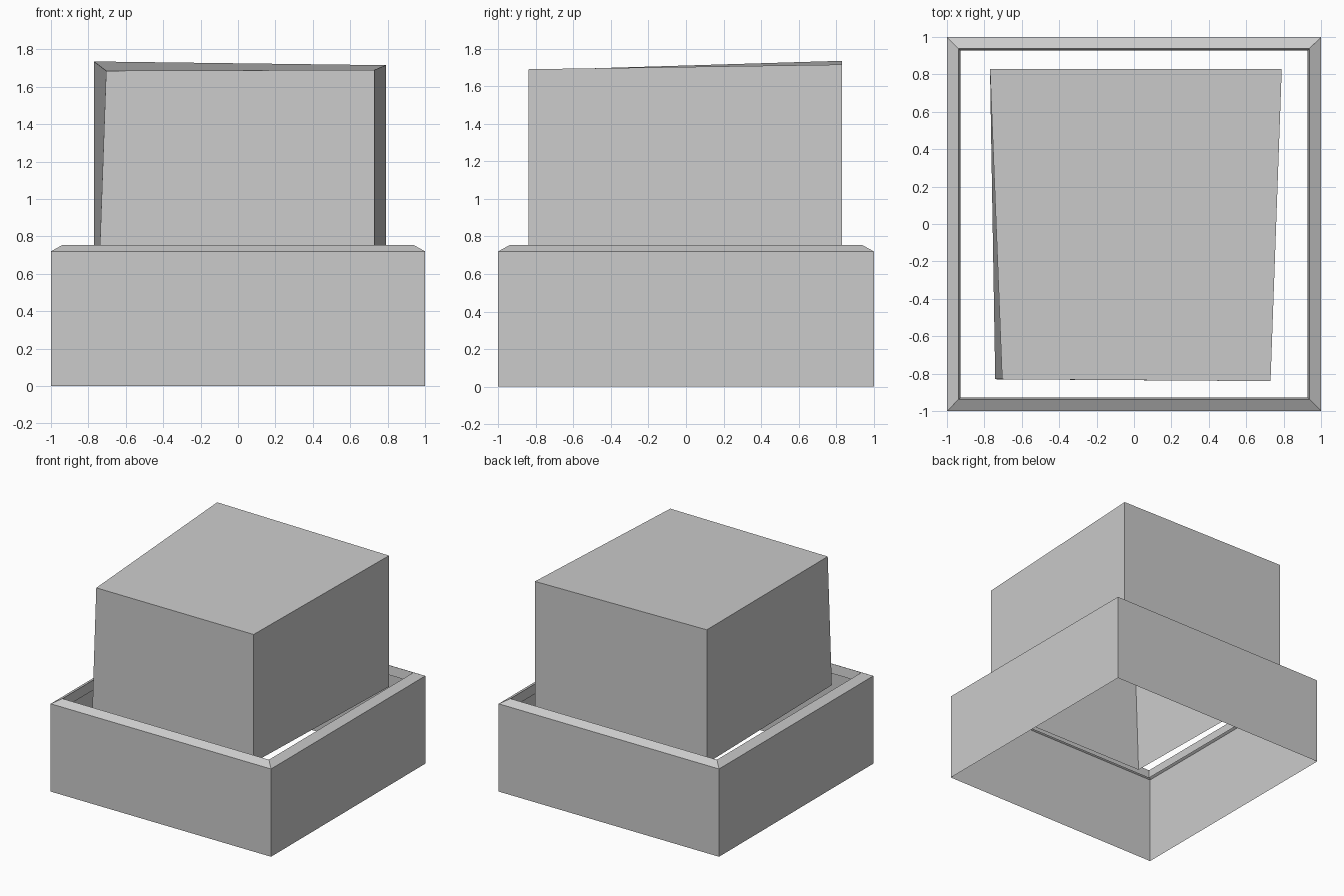
import bpy
import bmesh

if "Cube" in bpy.data.objects:
    bpy.data.objects.remove(bpy.data.objects["Cube"])

grey = bpy.data.materials.new("plain grey")
grey.diffuse_color = (0.6, 0.6, 0.6, 1)
grey.use_nodes = True
grey.node_tree.nodes["Principled BSDF"].inputs["Base Color"].default_value = grey.diffuse_color


def loft(name, rings, cap_top=False):
    """Skin a stack of four-cornered rings, open below, with flat faces."""
    bm = bmesh.new()
    loops = [[bm.verts.new(p) for p in ring] for ring in rings]
    for low, high in zip(loops, loops[1:]):
        for i in range(4):
            j = (i + 1) % 4
            bm.faces.new((low[i], low[j], high[j], high[i]))
    if cap_top:
        bm.faces.new(loops[-1])
    mesh = bpy.data.meshes.new(name)
    bm.to_mesh(mesh)
    bm.free()
    mesh.materials.append(grey)
    obj = bpy.data.objects.new(name, mesh)
    bpy.context.collection.objects.link(obj)
    return obj


def square(r, z):
    return [(-r, -r, z), (r, -r, z), (r, r, z), (-r, r, z)]


# Thin outer housing: straight wall, sloped rim and short inner lip
loft("housing", [square(1.0, 0), square(1.0, 0.72),
                 square(0.937, 0.755), square(0.928, 0.68)])

# Hollow, slightly skewed cap standing inside the housing
cap_bottom = [(-0.742, -0.83, 0.64), (0.73, -0.84, 0.64),
              (0.79, 0.83, 0.64), (-0.77, 0.83, 0.64)]
cap_top = [(-0.705, -0.83, 1.685), (0.73, -0.84, 1.69),
           (0.79, 0.83, 1.715), (-0.77, 0.83, 1.735)]
loft("cap", [cap_bottom, cap_top], cap_top=True)
